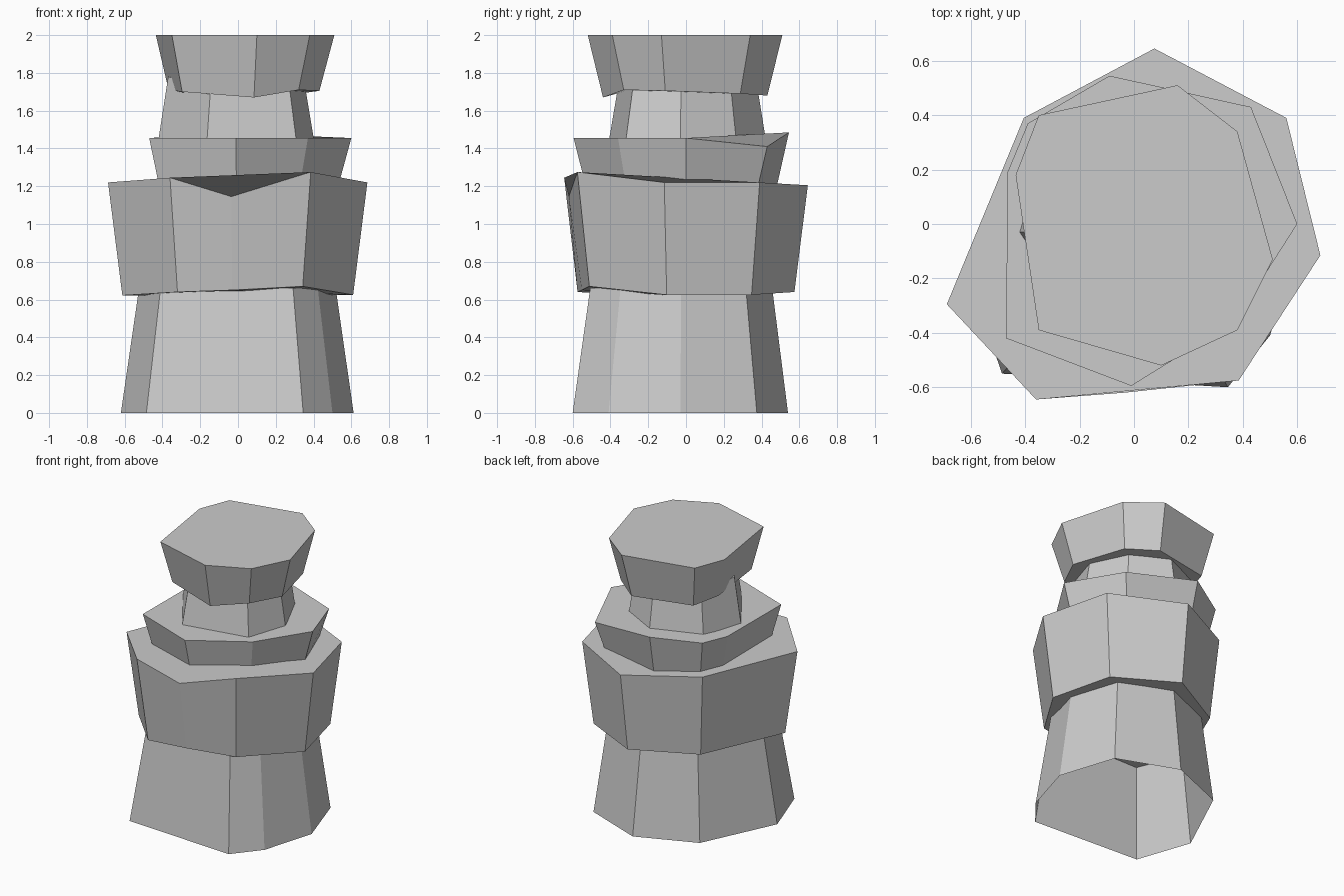
import bpy


def stone(name, ring, scale, low=None, high=None, caps=(True, True)):
    """Uneven faceted block: ring entries are (x, y) or (x, y, z low, z high)."""
    bottom, top = [], []
    for p in ring:
        x, y = p[:2]
        z0, z1 = p[2:] if len(p) == 4 else (low, high)
        bottom.append((x * scale[0], y * scale[0], z0))
        top.append((x * scale[1], y * scale[1], z1))
    n = len(ring)
    faces = [(i, (i + 1) % n, n + (i + 1) % n, n + i) for i in range(n)]
    if caps[0]:
        faces.append(tuple(reversed(range(n))))
    if caps[1]:
        faces.append(tuple(range(n, 2 * n)))
    mesh = bpy.data.meshes.new(name)
    mesh.from_pydata(bottom + top, [], faces)
    mesh.update()
    obj = bpy.data.objects.new(name, mesh)
    bpy.context.collection.objects.link(obj)
    return obj


# Tapered base, open underneath
stone("base_stone", [(-.485, -.55), (.345, -.60), (.50, -.41), (.612, -.03),
                     (.48, .375), (.05, .54), (-.37, .37), (-.62, -.16)],
      (1, .845), 0, .66, caps=(False, False))

# Wide middle block with a notched upper rim
stone("wide_stone", [(-.688, -.295, .622, 1.22), (-.36, -.645, .64, 1.245),
                     (-.035, -.62, .65, 1.145), (.385, -.575, .67, 1.275),
                     (.685, -.115, .625, 1.22), (.56, .39, .625, 1.22),
                     (.075, .645, .64, 1.205), (-.405, .39, .63, 1.22)],
      (.89, 1))

# Thin flaring slab
stone("slab_stone", [(-.47, -.42, 1.16, 1.455), (-.01, -.595, 1.15, 1.455),
                     (.37, -.36, 1.17, 1.455), (.60, 0, 1.17, 1.455),
                     (.43, .43, 1.17, 1.41), (-.09, .545, 1.17, 1.485),
                     (-.39, .37, 1.17, 1.455), (-.465, .19, 1.17, 1.455)],
      (.87, 1))

# Narrow neck
stone("neck_stone", [(-.165, -.41, 1.43, 1.72), (.31, -.32, 1.43, 1.72),
                     (.405, -.03, 1.43, 1.72), (.28, .27, 1.40, 1.72),
                     (.0, .43, 1.40, 1.72), (-.33, .27, 1.43, 1.72),
                     (-.42, -.03, 1.455, 1.78)],
      (1, .88))

# Flaring flat-topped cap
stone("cap_stone", [(-.35, -.39, 1.70, 2), (.10, -.52, 1.67, 2),
                    (.38, -.39, 1.71, 2), (.51, -.13, 1.705, 2),
                    (.38, .34, 1.69, 2), (.16, .51, 1.68, 2),
                    (-.35, .40, 1.69, 2), (-.435, .18, 1.71, 2)],
      (.845, 1))
